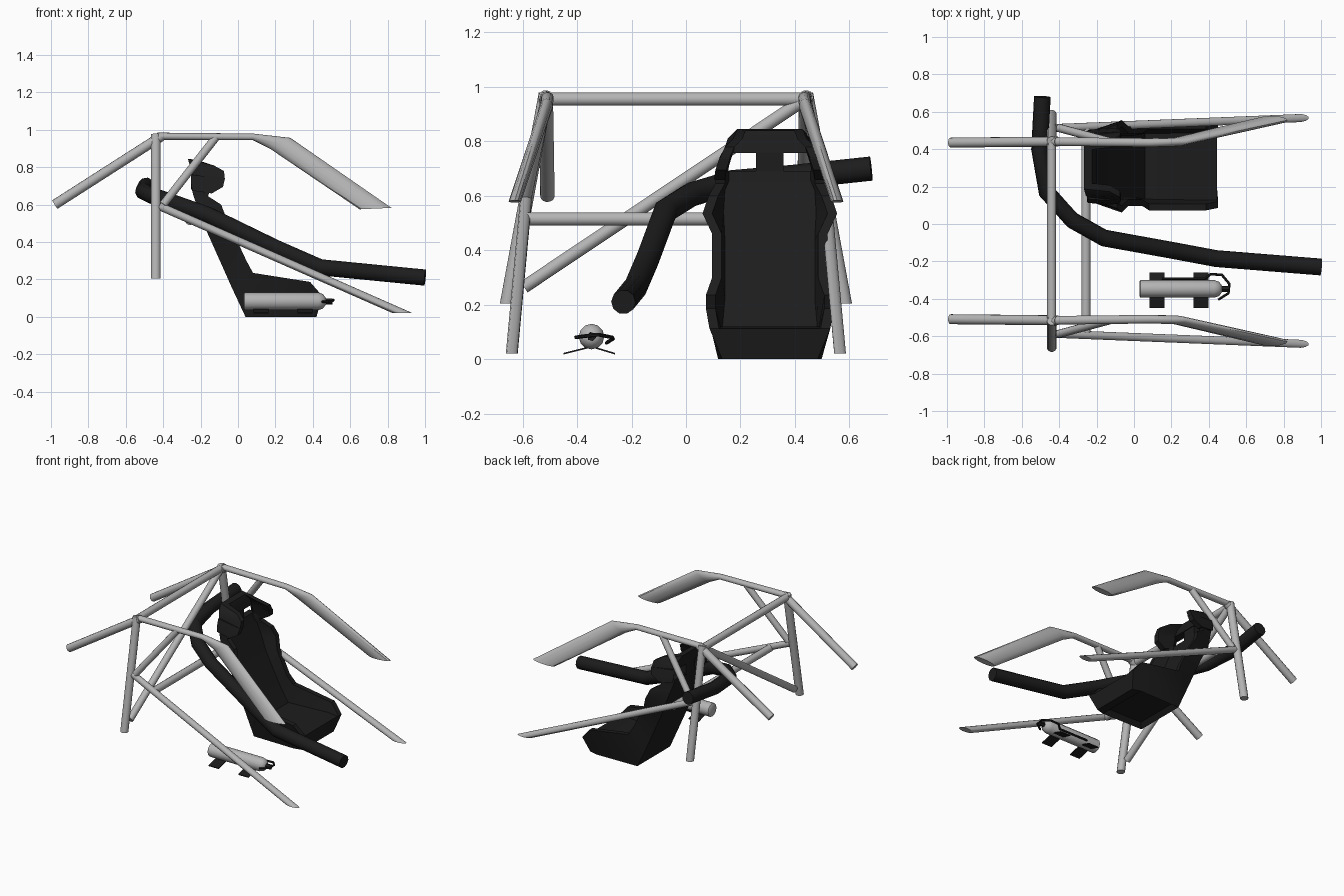
import bpy, bmesh, math
from mathutils import Vector as V

if "Cube" in bpy.data.objects:
    bpy.data.objects.remove(bpy.data.objects["Cube"])


def material(name, rgb):
    m = bpy.data.materials.new(name)
    m.use_nodes = True
    m.diffuse_color = (*rgb, 1)
    m.node_tree.nodes["Principled BSDF"].inputs["Base Color"].default_value = (*rgb, 1)
    return m


GREY = material("light grey metal", (0.46, 0.46, 0.46))
BLACK = material("black", (0.012, 0.012, 0.012))
MID = -0.037      # y of the cage's plane of symmetry
SEAT_Y = 0.308    # y of the seat's plane of symmetry


def finish(bm, name, mat, angle=40):
    bmesh.ops.recalc_face_normals(bm, faces=bm.faces[:])
    me = bpy.data.meshes.new(name)
    bm.to_mesh(me)
    bm.free()
    me.materials.append(mat)
    ob = bpy.data.objects.new(name, me)
    bpy.context.collection.objects.link(ob)
    bpy.ops.object.select_all(action='DESELECT')
    ob.select_set(True)
    bpy.context.view_layer.objects.active = ob
    bpy.ops.object.shade_smooth_by_angle(angle=math.radians(angle))
    return ob


def loft(rings):
    """Skin closed rings of points and cap both ends."""
    bm = bmesh.new()
    loops = [[bm.verts.new(p) for p in ring] for ring in rings]
    n = len(loops[0])
    for a, b in zip(loops, loops[1:]):
        for i in range(n):
            j = (i + 1) % n
            bm.faces.new((a[i], a[j], b[j], b[i]))
    bm.faces.new(loops[0])
    bm.faces.new(loops[-1])
    return bm


def ellipse(c, u, v, n=12):
    turns = [math.tau * i / n for i in range(n)]
    return [c + u * math.cos(t) + v * math.sin(t) for t in turns]


def tube(name, path, r, mat=GREY, sides=12, start=None, end=None):
    """Mitred tube along a path; start and end are optional cut-plane normals."""
    pts = [V(p) for p in path]
    dirs = [(b - a).normalized() for a, b in zip(pts, pts[1:])]
    u = dirs[0].orthogonal().normalized()
    rings = []
    for i, p in enumerate(pts):
        d = dirs[max(i - 1, 0)]
        nxt = dirs[min(i, len(dirs) - 1)]
        cut = d + nxt
        if i == 0 and start:
            cut = V(start)
        if i == len(pts) - 1 and end:
            cut = V(end)
        u = (u - d * u.dot(d)).normalized()
        ring = ellipse(V(), u * r, d.cross(u) * r, sides)
        rings.append([p + o - d * (o.dot(cut) / d.dot(cut)) for o in ring])
    return finish(loft(rings), name, mat)


# Roll cage: members that occur on both sides
UP = (0, 0, 1)
for side, label in ((-1, "right"), (1, "left")):
    def at(x, out, z):
        return V((x, MID + side * out, z))

    tube(label + "_hoop_leg", [at(-.44, .62, .205), at(-.44, .478, .975)], .027, start=UP)
    tube(label + "_rear_stay", [at(-.98, .472, .60), at(-.41, .478, .965)], .027)
    tube(label + "_side_bar", [at(-.42, .55, .592), at(.88, .603, .02)], .022, end=UP)
    tube(label + "_roof_brace", [at(-.40, .55, .60), at(-.12, .475, .958)], .022)
    # Roof rail flowing into the wide front pillar: top and bottom points
    rail = [((-.43, .985), (-.43, .945), .478), ((.08, .98), (.08, .945), .472),
            ((.28, .957), (.17, .90), .475), ((.82, .583), (.65, .575), .592)]
    rings = []
    for (xa, za), (xb, zb), out in rail:
        top, low = at(xa, out, za), at(xb, out, zb)
        rings.append(ellipse((top + low) / 2, (top - low) / 2, V((0, .023, 0))))
    finish(loft(rings), label + "_roof_rail", GREY)

# Roll cage: crossing members
tube("hoop_top", [(-.44, MID - .47, .955), (-.44, MID + .47, .955)], .025)
tube("harness_bar", [(-.257, MID - .55, .515), (-.257, MID + .55, .515)], .025)
tube("hoop_diagonal", [(-.44, -.595, .265), (-.44, .43, .95)], .024)

# Side exhaust pipe
tube("long_black_pipe", [(-.49, .68, .70), (-.505, .40, .67), (-.465, .17, .65), (-.33, .02, .605),
                         (-.16, -.075, .545), (.20, -.14, .37), (.44, -.185, .265), (1, -.23, .21)],
     .045, BLACK, 10)


# Bucket seat: each section has back, inner and bolster points (x, z) and their half widths
def u_section(back, inner, tip, wb, wt, wi):
    half = [(back, wb), (tip, wt), (tip, wt - .035), (inner, wi)]
    right = [V((p[0], SEAT_Y - w, p[1])) for p, w in half]
    left = [V((p[0], SEAT_Y + w, p[1])) for p, w in reversed(half)]
    return right + left


shell = loft([u_section(*s) for s in (
    ((.42, 0), (.445, .112), (.45, .113), .175, .222, .18),
    ((.36, 0), (.37, .12), (.385, .187), .19, .235, .18),
    ((.04, 0), (.06, .11), (.08, .235), .185, .235, .175),
    ((-.03, .15), (.0, .22), (.045, .30), .18, .212, .165),
    ((-.155, .43), (-.11, .44), (-.03, .46), .18, .212, .165),
    ((-.20, .53), (-.15, .54), (-.065, .535), .20, .247, .17),
    ((-.225, .61), (-.18, .62), (-.09, .60), .185, .225, .165),
    ((-.24, .655), (-.195, .655), (-.16, .645), .175, .20, .15),
    ((-.25, .692), (-.205, .692), (-.15, .68), .175, .20, .15))])
shell.normal_update()
under = min(shell.faces, key=lambda f: f.calc_center_median().z - f.calc_area())
bmesh.ops.recalc_face_normals(shell, faces=shell.faces[:])
bmesh.ops.inset_region(shell, faces=[under], thickness=.04, depth=-.03)
finish(shell, "seat_shell", BLACK, 35)

# Headrest: top band, side wings and the post between the two harness slots
finish(loft([u_section(*s) for s in (
    ((-.25, .757), (-.20, .757), (-.07, .735), .165, .185, .135),
    ((-.258, .81), (-.208, .80), (-.075, .78), .155, .165, .125),
    ((-.268, .845), (-.225, .84), (-.13, .81), .12, .135, .09))]),
    "headrest_top", BLACK, 35)
for side, label in ((-1, "right"), (1, "left")):
    def wing(back, tip, low_w, z, dz):
        return [V((x, SEAT_Y + side * w, h)) for x, w, h in (
            (back, low_w - .01, z), (tip, low_w, z - dz),
            (tip, low_w - .04, z - dz), (back + .045, low_w - .05, z))]
    finish(loft([wing(-.245, -.14, .205, .675, .015), wing(-.25, -.08, .20, .71, .015),
                 wing(-.25, -.07, .185, .76, .02)]), label + "_headrest_wing", BLACK, 35)
finish(loft([[V((x + dx, SEAT_Y + w, z)) for dx, w in
              ((0, -.05), (.045, -.05), (.045, .05), (0, .05))]
             for x, z in ((-.25, .68), (-.25, .77))]), "headrest_post", BLACK)

# Fire bottle with a domed nose
BY, BZ = -.347, .083
finish(loft([ellipse(V((x, BY, BZ)), V((0, r, 0)), V((0, 0, r)))
             for x, r in ((.03, .04), (.035, .047), (.43, .047), (.455, .038), (.47, .018))]),
       "bottle", GREY)
tube("bottle_valve", [(.465, BY, BZ), (.505, BY, BZ)], .017, BLACK, 6)
tube("bottle_hose", [(.15, -.292, .06), (.38, -.292, .06), (.41, -.268, .075), (.47, -.272, .08),
                     (.51, -.32, .09), (.505, -.37, .085), (.45, -.405, .08)], .007, BLACK, 6)

# Bottle feet: thin bent plates
for x, label in ((.122, "rear"), (.358, "front")):
    bend = [(-.45, .017), (BY, .043), (-.26, .017)]
    finish(loft([[V((x + dx, y, z + dz)) for dx, dz in
                  ((-.04, 0), (.04, 0), (.04, .006), (-.04, .006))] for y, z in bend]),
           label + "_bottle_foot", BLACK, 10)
